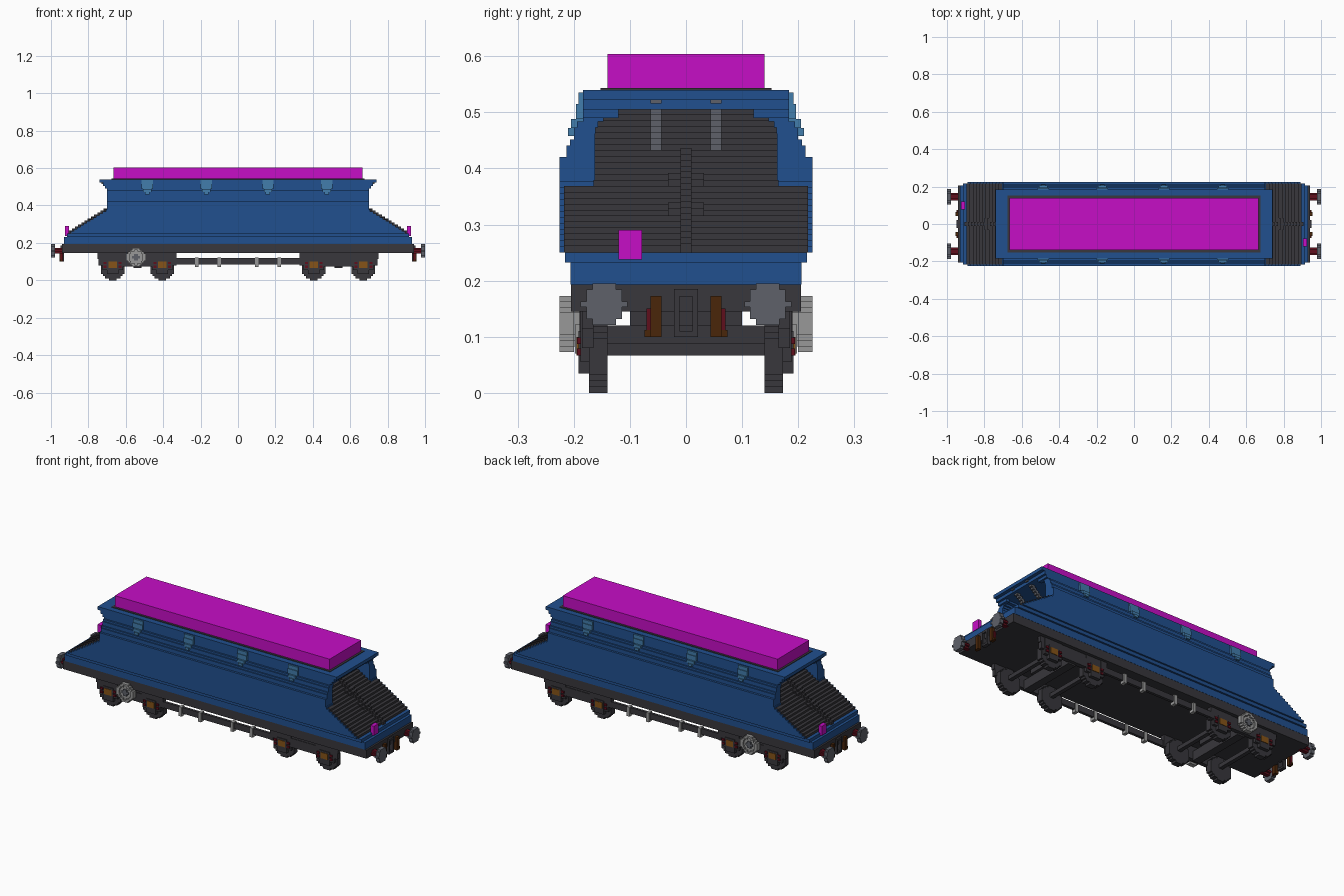
import bpy, bmesh, math

cube = bpy.data.objects.get("Cube")
if cube:
    bpy.data.objects.remove(cube, do_unlink=True)


def material(name, r, g, b):
    lin = [(c / 255 / 12.92) if c < 11 else ((c / 255 + 0.055) / 1.055) ** 2.4 for c in (r, g, b)] + [1.0]
    m = bpy.data.materials.new(name)
    m.use_nodes = True
    m.diffuse_color = lin
    m.node_tree.nodes["Principled BSDF"].inputs["Base Color"].default_value = lin
    return m


BLUE = material("body blue", 33, 80, 143)
PALE = material("bracket blue", 66, 125, 172)
DARK = material("dark grey", 56, 55, 60)
STEEL = material("steel grey", 94, 97, 106)
LIGHT = material("light grey", 152, 152, 152)
PINK = material("magenta", 198, 14, 198)
BROWN = material("dark brown", 74, 38, 10)
OCHRE = material("ochre", 134, 84, 24)
RED = material("dark red", 96, 14, 28)

STEP = 0.0105


def part(name, mat, boxes):
    """One object made of axis-aligned blocks (x0, x1, y0, y1, z0, z1)."""
    bm = bmesh.new()
    for x0, x1, y0, y1, z0, z1 in boxes:
        cubelet = bmesh.ops.create_cube(bm, size=1)
        bmesh.ops.scale(bm, vec=(x1 - x0, y1 - y0, z1 - z0), verts=cubelet["verts"])
        bmesh.ops.translate(bm, vec=((x0 + x1) / 2, (y0 + y1) / 2, (z0 + z1) / 2), verts=cubelet["verts"])
    me = bpy.data.meshes.new(name)
    bm.to_mesh(me)
    bm.free()
    me.materials.append(mat)
    ob = bpy.data.objects.new(name, me)
    bpy.context.collection.objects.link(ob)
    return ob


def mx(boxes):
    return boxes + [(-b[1], -b[0]) + tuple(b[2:]) for b in boxes]


def my(boxes):
    return boxes + [(b[0], b[1], -b[3], -b[2], b[4], b[5]) for b in boxes]


def mxy(boxes):
    return mx(my(boxes))


def disc(axis, c, z, r, a0, a1, inner=0.0):
    """Stepped round disc; c is the centre across, a0..a1 the thickness along axis."""
    rows = max(3, round(2 * r / STEP))
    h = 2 * r / rows
    out = []
    for i in range(rows):
        zm = -r + (i + 0.5) * h
        w = max(h * 0.8, round(math.sqrt(r * r - zm * zm) / STEP) * STEP)
        spans = [(-w, w)]
        if abs(zm) < inner:
            k = math.sqrt(inner * inner - zm * zm)
            spans = [(-w, -k), (k, w)]
        for s0, s1 in spans:
            if axis == "y":
                out.append((c + s0, c + s1, a0, a1, z + zm - h / 2, z + zm + h / 2))
            else:
                out.append((a0, a1, c + s0, c + s1, z + zm - h / 2, z + zm + h / 2))
    return out


def slope_x(z):
    return 0.70 + (0.375 - z) * 1.6


def half_width(z):
    for top, w in ((0.42, 0.225), (0.437, 0.213), (0.455, 0.207), (0.47, 0.2), (0.488, 0.194)):
        if z < top:
            return w
    return 0.184


# Hopper: stepped courses, dark sloping ends, side cheeks with arched opening
courses, slope, cheeks, rib = [], [], [], []
n = 24
h = (0.505 - 0.25) / n
for i in range(n):
    z0 = 0.25 + i * h
    z1 = z0 + h
    zm = z0 + h / 2
    xs, w = slope_x(zm), half_width(zm)
    courses.append((-xs, xs, -w, w, z0, z1))
    low = zm < 0.37
    sw = 0.217 if low else 0.165
    slope.append((xs - 0.02, xs + 0.004, -sw, sw, z0, z1 + 0.002))
    if not low:
        arch = 0.162 if zm < 0.46 else 0.10 + 0.062 * math.sqrt(max(0, 1 - ((zm - 0.46) / 0.045) ** 2))
        cheeks.append((xs - 0.01, 0.70, min(arch, w - 0.02), w, z0, z1))
    if zm < 0.43:
        rib.append((xs - 0.01, xs + 0.014, -0.01, 0.01, z0, z1 + 0.006))
    if 0.31 < zm < 0.33 or 0.365 < zm < 0.385:
        rib.append((xs - 0.01, xs + 0.010, -0.032, 0.032, z0, z1 + 0.004))
part("hopper_body", BLUE, courses)
part("hopper_cheeks", BLUE, mxy(cheeks))
part("end_slopes", DARK, mx(slope))
part("end_ladder_ribs", DARK, mx(rib))

# Lower sill and flared top rim
part("lower_sill", BLUE, [(-0.93, 0.93, -0.206, 0.206, 0.193, 0.232),
                          (-0.915, 0.915, -0.216, 0.216, 0.232, 0.25)])
part("top_rim", BLUE, [(-0.74, 0.74, -0.184, 0.184, 0.522, 0.54),
                       (-0.722, 0.722, -0.184, 0.184, 0.505, 0.522)]
     + mxy([(0.69, 0.71, 0.12, 0.184, 0.49, 0.505)]))
part("load_edge", DARK, [(-0.677, 0.677, -0.152, 0.152, 0.53, 0.543)])
part("load", PINK, [(-0.665, 0.665, -0.14, 0.14, 0.54, 0.604)])

# Diagonal struts under the rim ends
struts = []
for i in range(9):
    z0, x0 = 0.432 + i * STEP, 0.615 + i * 0.0115
    struts.append((x0, x0 + 0.022, 0.044, 0.063, z0, z0 + STEP))
part("rim_struts", STEEL, mxy(struts))

# Side brackets, tapering downwards
brackets = []
for x in (-0.485, -0.17, 0.16, 0.475):
    for hw, y1, z0, z1 in ((0.03, 0.192, 0.515, 0.535), (0.03, 0.196, 0.488, 0.515),
                           (0.022, 0.205, 0.472, 0.488), (0.012, 0.21, 0.458, 0.472)):
        brackets.append((x - hw, x + hw, 0.17, y1, z0, z1))
part("side_brackets", PALE, my(brackets))

# Underframe, side pipes and their hangers
part("underframe", DARK, [(-0.94, 0.94, -0.205, 0.205, 0.145, 0.193)])
part("side_pipes", DARK, my([(-0.35, 0.35, 0.175, 0.19, 0.085, 0.118)]
                            + mx([(0.33, 0.37, 0.175, 0.19, 0.1, 0.145)])))
part("pipe_hangers", LIGHT, mxy([(x - 0.009, x + 0.009, 0.17, 0.198, 0.07, 0.122) for x in (0.1, 0.22)]))

# Bogies
wheels, frames, boxes, springs, axles = [], [], [], [], []
for x in (0.405, 0.67):
    wheels += disc("y", x, 0.065, 0.065, 0.14, 0.173)
    axles.append((x - 0.011, x + 0.011, -0.14, 0.14, 0.067, 0.089))
    frames += [(x - 0.055, x + 0.055, 0.165, 0.188, 0.055, 0.145),
               (x - 0.03, x + 0.03, 0.165, 0.192, 0.035, 0.11),
               (x - 0.075, x + 0.075, 0.165, 0.185, 0.08, 0.125)]
    boxes.append((x - 0.022, x + 0.022, 0.18, 0.195, 0.067, 0.1))
    springs += [(x + s * 0.04 - 0.008, x + s * 0.04 + 0.008, 0.18, 0.194, z, z + 0.012)
                for s in (-1, 1) for z in (0.067, 0.087)]
frames += [(0.33, 0.75, 0.165, 0.185, 0.115, 0.145), (0.45, 0.625, 0.165, 0.188, 0.075, 0.125)]
part("wheels", DARK, mxy(wheels))
part("axles", DARK, mx(axles))
part("bogie_frames", DARK, mxy(frames))
part("bogie_bolsters", DARK, mx([(0.515, 0.56, -0.17, 0.17, 0.067, 0.12),
                                 (0.5, 0.575, -0.1, 0.1, 0.12, 0.146)]))
part("axle_boxes", OCHRE, mxy(boxes))
part("bogie_springs", RED, mxy(springs))

# Brake wheels on both sides
part("brake_wheel_rims", LIGHT, my(disc("y", -0.545, 0.123, 0.05, 0.2, 0.225, 0.036)))
part("brake_wheel_faces", LIGHT, my(disc("y", -0.545, 0.123, 0.04, 0.19, 0.216)))
part("brake_wheel_hubs", STEEL, my(disc("y", -0.545, 0.123, 0.018, 0.2, 0.222)))

# Buffers, hoses and couplings on both ends
part("buffer_heads", STEEL, mxy(disc("x", 0.146, 0.158, 0.037, 0.978, 1.0)))
part("buffer_shafts", RED, mxy(disc("x", 0.146, 0.158, 0.016, 0.93, 0.98)))
part("brake_hoses", BROWN, mxy([(0.935, 0.955, 0.044, 0.063, 0.1, 0.173),
                                (0.94, 0.95, 0.055, 0.074, 0.1, 0.112)]))
part("hose_taps", RED, mxy([(0.938, 0.948, 0.063, 0.07, 0.1, 0.15)]))
part("couplings", DARK, mx([(0.93, 0.95, -0.021, -0.012, 0.1, 0.185), (0.93, 0.95, 0.012, 0.021, 0.1, 0.185),
                            (0.93, 0.95, -0.021, 0.021, 0.172, 0.185), (0.93, 0.95, -0.021, 0.021, 0.1, 0.11)]))

# One lamp on each end, at opposite corners
part("tail_lamps", PINK, [(0.903, 0.925, -0.12, -0.078, 0.238, 0.29),
                          (-0.925, -0.903, 0.078, 0.12, 0.238, 0.29)])
